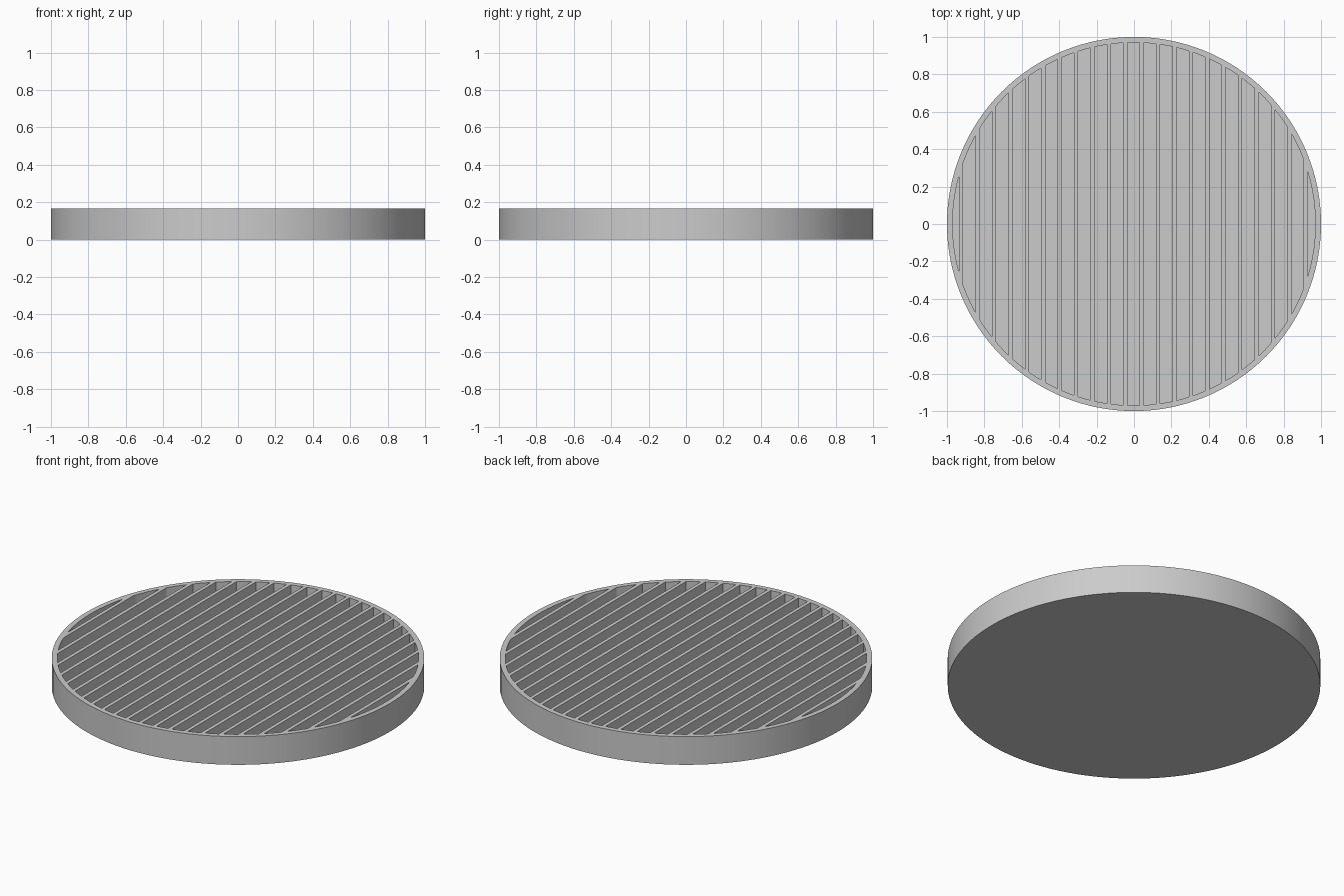
import bpy, bmesh, math

cube = bpy.data.objects.get("Cube")
if cube:
    bpy.data.objects.remove(cube, do_unlink=True)

HEIGHT, FLOOR = 0.167, 0.03
RIM_INNER = 0.97
PITCH, SLOT, OFFSET = 0.0877, 0.066, -0.003
SIDE_SLOTS = 11

grey = bpy.data.materials.new("plain_grey")
grey.use_nodes = True
colour = (0.6, 0.6, 0.6, 1)
grey.diffuse_color = colour
grey.node_tree.nodes["Principled BSDF"].inputs["Base Color"].default_value = colour


def add_prism(bm, outline, z0, z1):
    """Extrude a closed outline from z0 up to z1."""
    face = bm.faces.new([bm.verts.new((x, y, z0)) for x, y in outline])
    top = bmesh.ops.extrude_face_region(bm, geom=[face])["geom"]
    verts = [g for g in top if isinstance(g, bmesh.types.BMVert)]
    bmesh.ops.translate(bm, verts=verts, vec=(0, 0, z1 - z0))


def make_object(name, outlines, z0, z1):
    bm = bmesh.new()
    for outline in outlines:
        add_prism(bm, outline, z0, z1)
    bmesh.ops.recalc_face_normals(bm, faces=bm.faces)
    mesh = bpy.data.meshes.new(name)
    bm.to_mesh(mesh)
    bm.free()
    mesh.materials.append(grey)
    obj = bpy.data.objects.new(name, mesh)
    bpy.context.collection.objects.link(obj)
    return obj


def slot_outline(centre, steps=6):
    """Long slot whose two ends follow the inside of the rim."""
    x0 = max(centre - SLOT / 2, -RIM_INNER)
    x1 = min(centre + SLOT / 2, RIM_INNER)
    a0, a1 = math.acos(x0 / RIM_INNER), math.acos(x1 / RIM_INNER)
    angles = [a1 + (a0 - a1) * i / steps for i in range(steps + 1)]
    back = [(RIM_INNER * math.cos(a), RIM_INNER * math.sin(a)) for a in angles]
    front = [(x, -y) for x, y in reversed(back) if y > 1e-5]
    return back + front


# Round body
SEGMENTS = 128
circle = [(math.cos(math.tau * i / SEGMENTS), math.sin(math.tau * i / SEGMENTS))
          for i in range(SEGMENTS)]
tray = make_object("slotted_disc", [circle], 0, HEIGHT)

# Parallel slots, leaving thin ribs between them
slots = [slot_outline(OFFSET + i * PITCH) for i in range(-SIDE_SLOTS, SIDE_SLOTS + 1)]
cutter = make_object("slot_cutter", slots, FLOOR, HEIGHT + 0.1)
cutter.hide_render = True

cut = tray.modifiers.new("slots", "BOOLEAN")
cut.operation = "DIFFERENCE"
cut.solver = "EXACT"
cut.object = cutter

bpy.ops.object.select_all(action="DESELECT")
tray.select_set(True)
bpy.context.view_layer.objects.active = tray
bpy.ops.object.modifier_apply(modifier=cut.name)
bpy.data.objects.remove(cutter, do_unlink=True)
bpy.ops.object.shade_smooth_by_angle(angle=math.radians(30))
